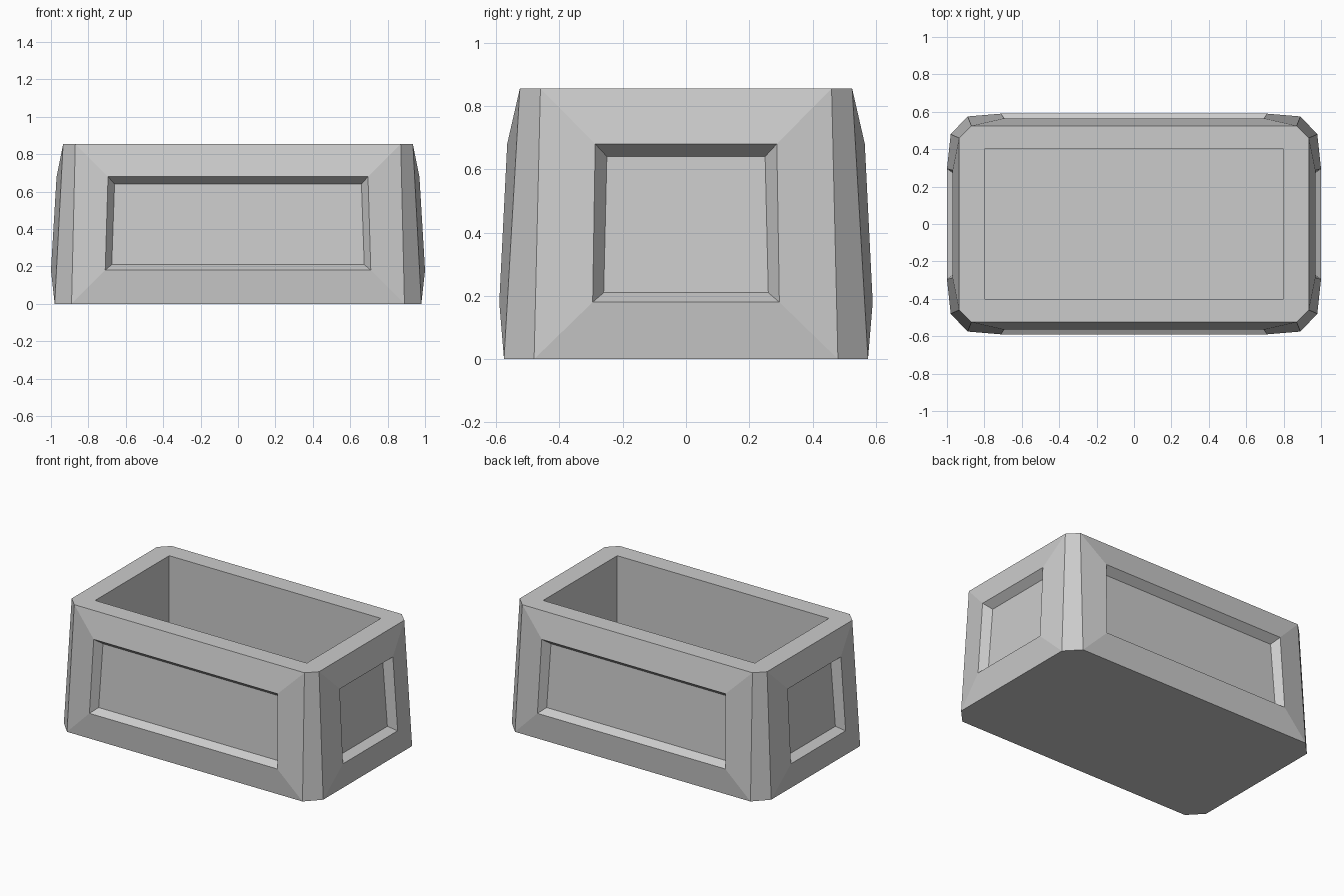
import bpy, bmesh

if "Cube" in bpy.data.objects:
    bpy.data.objects.remove(bpy.data.objects["Cube"])

H = 0.855
bm = bmesh.new()


def face(*pts):
    bm.faces.new([bm.verts.new(p) for p in pts])


def rings(loops):
    # bridge successive four-point loops, then cap the last
    for a, b in zip(loops, loops[1:]):
        for i in range(4):
            j = (i + 1) % 4
            face(a[i], a[j], b[j], b[i])
    face(*loops[-1])


# Framed, recessed panels: (half width, outward distance, z) for bottom and top of each loop
long_side = [((.89, .575, 0), (.87, .525, H)),
             ((.71, .59, .18), (.695, .565, .68)),
             ((.675, .54, .21), (.66, .515, .64))]
short_side = [((.48, .98, 0), (.46, .935, H)),
              ((.295, 1.0, .18), (.287, .97, .68)),
              ((.26, .947, .21), (.25, .92, .64))]

for s in (-1, 1):
    for prof, along_x in ((long_side, True), (short_side, False)):
        loops = []
        for (wb, db, zb), (wt, dt, zt) in prof:
            loop = [(-wb, db, zb), (wb, db, zb), (wt, dt, zt), (-wt, dt, zt)]
            loops.append([(w, s * d, z) if along_x else (s * d, w, z)
                          for w, d, z in loop])
        rings(loops)

# Chamfered corners and rim
ix, iy, floor_z = .80, .40, .12
for sx in (-1, 1):
    for sy in (-1, 1):
        face((sx * .89, sy * .575, 0), (sx * .98, sy * .48, 0),
             (sx * .935, sy * .46, H), (sx * .87, sy * .525, H))
        face((sx * .87, sy * .525, H), (sx * .935, sy * .46, H), (sx * ix, sy * iy, H))
for s in (-1, 1):
    face((-.87, s * .525, H), (.87, s * .525, H), (ix, s * iy, H), (-ix, s * iy, H))
    face((s * .935, -.46, H), (s * .935, .46, H), (s * ix, iy, H), (s * ix, -iy, H))

# Straight-walled cavity
rect = [(-ix, -iy), (ix, -iy), (ix, iy), (-ix, iy)]
rings([[(x, y, H) for x, y in rect], [(x, y, floor_z) for x, y in rect]])

# Underside
face(*[(x, y, 0) for x, y in ((-.89, -.575), (.89, -.575), (.98, -.48), (.98, .48),
                              (.89, .575), (-.89, .575), (-.98, .48), (-.98, -.48))])

bmesh.ops.remove_doubles(bm, verts=bm.verts, dist=1e-4)
# merge the coplanar rim pieces into clean flat faces
rim = [e for e in bm.edges if len(e.link_faces) == 2
       and all(abs(v.co.z - H) < 1e-4 for f in e.link_faces for v in f.verts)
       and any(len(f.verts) == 3 for f in e.link_faces)]
half = [e for e in rim if (e.verts[0].co + e.verts[1].co).x * (e.verts[0].co + e.verts[1].co).y > 0
        and abs(e.verts[0].co.x - e.verts[1].co.x) < .1]
bmesh.ops.dissolve_edges(bm, edges=half)
bmesh.ops.recalc_face_normals(bm, faces=bm.faces)

mesh = bpy.data.meshes.new("planter_box")
bm.to_mesh(mesh)
bm.free()
bpy.context.collection.objects.link(bpy.data.objects.new("planter_box", mesh))
